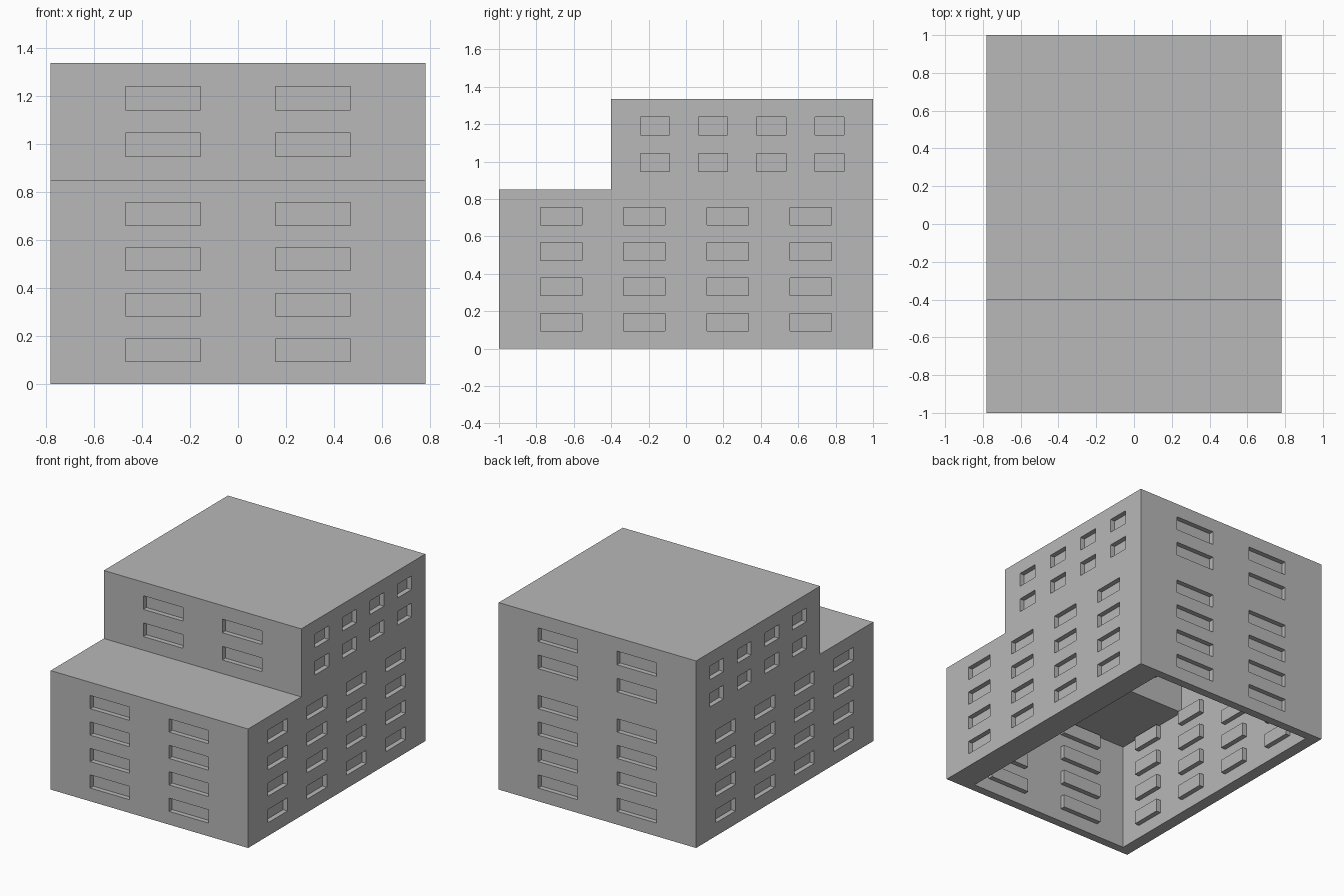
import bpy
import bmesh
from mathutils import Vector

if "Cube" in bpy.data.objects:
    bpy.data.objects.remove(bpy.data.objects["Cube"], do_unlink=True)

HALF_X, HALF_Y = 0.78, 1.0
LOW, TOP, STEP_Y = 0.85, 1.336, -0.4
WALL_X, WALL_Y, ROOF = 0.085, 0.06, 0.085   # shell thickness
THICK_SIDE = 0.19                           # heavier wall on the left side
RECESS = 0.035

grey = bpy.data.materials.new("concrete_grey")
grey.use_nodes = True
grey.diffuse_color = (0.48, 0.48, 0.48, 1)
grey.node_tree.nodes["Principled BSDF"].inputs["Base Color"].default_value = (0.48, 0.48, 0.48, 1)


def add_box(bm, lo, hi):
    lo, hi = Vector(lo), Vector(hi)
    verts = bmesh.ops.create_cube(bm, size=1)["verts"]
    for v in verts:
        v.co = (lo + hi) / 2 + v.co * (hi - lo)


def add_stepped_block(bm, x0, x1, y0, y1, step, bottom, low, top):
    """Extrude the stepped side profile across x."""
    outline = [(y0, bottom), (y1, bottom), (y1, top), (step, top), (step, low), (y0, low)]
    face = bm.faces.new([bm.verts.new((x0, y, z)) for y, z in outline])
    new = bmesh.ops.extrude_face_region(bm, geom=[face])["geom"]
    for v in new:
        if isinstance(v, bmesh.types.BMVert):
            v.co.x = x1


def make_object(name, bm):
    bmesh.ops.recalc_face_normals(bm, faces=bm.faces)
    mesh = bpy.data.meshes.new(name)
    bm.to_mesh(mesh)
    bm.free()
    mesh.materials.append(grey)
    obj = bpy.data.objects.new(name, mesh)
    bpy.context.collection.objects.link(obj)
    return obj


def bands(start, end, count):
    """Equal openings separated by solid strips of the same width."""
    w = (end - start) / (2 * count + 1)
    return [(start + w * (2 * i + 1), start + w * (2 * i + 2)) for i in range(count)]


low_rows, top_rows = bands(0, LOW, 4), bands(LOW, TOP, 2)
columns = bands(-HALF_X, HALF_X, 2)


def add_windows(bm, wall, inner, outer, spans, rows):
    """Boxes through one wall, from depth inner to outer along its axis."""
    for a, b in spans:
        for z0, z1 in rows:
            if wall == "x":
                add_box(bm, (min(inner, outer), a, z0), (max(inner, outer), b, z1))
            else:
                add_box(bm, (a, min(inner, outer), z0), (b, max(inner, outer), z1))


# Building shell
bm = bmesh.new()
add_stepped_block(bm, -HALF_X, HALF_X, -HALF_Y, HALF_Y, STEP_Y, 0, LOW, TOP)
shell = make_object("building_shell", bm)

# Cutter: hollow interior and recessed windows
cut = bmesh.new()
add_stepped_block(cut, -HALF_X + WALL_X, HALF_X - THICK_SIDE, -HALF_Y + WALL_Y,
                  HALF_Y - WALL_Y, STEP_Y + WALL_Y, -0.2, LOW - ROOF, TOP - ROOF)
# Window casings standing proud of the inner walls
casing = bmesh.new()
side_groups = [(bands(-HALF_Y, HALF_Y, 4), low_rows), (bands(STEP_Y, HALF_Y, 4), top_rows)]
for sign, thick in ((-1, WALL_X), (1, THICK_SIDE)):
    for spans, rows in side_groups:
        add_windows(cut, "x", sign * (HALF_X - RECESS), sign * (HALF_X + 0.1), spans, rows)
        inside = sign * (HALF_X - thick)
        add_windows(casing, "x", inside - sign * RECESS, inside + sign * 0.01, spans, rows)
for y, sign, rows in ((-HALF_Y, -1, low_rows), (STEP_Y, -1, top_rows),
                      (HALF_Y, 1, low_rows + top_rows)):
    add_windows(cut, "y", y - sign * RECESS, y + sign * 0.1, columns, rows)
    inside = y - sign * WALL_Y
    add_windows(casing, "y", inside - sign * RECESS, inside + sign * 0.01, columns, rows)
cutter = make_object("opening_cutter", cut)
cutter.hide_render = True
make_object("inner_window_casings", casing)

# Cut the shell, then discard the cutter
mod = shell.modifiers.new("openings", "BOOLEAN")
mod.operation = "DIFFERENCE"
mod.solver = "EXACT"
mod.object = cutter
bpy.context.view_layer.objects.active = shell
bpy.ops.object.modifier_apply(modifier=mod.name)
bpy.data.objects.remove(cutter, do_unlink=True)
